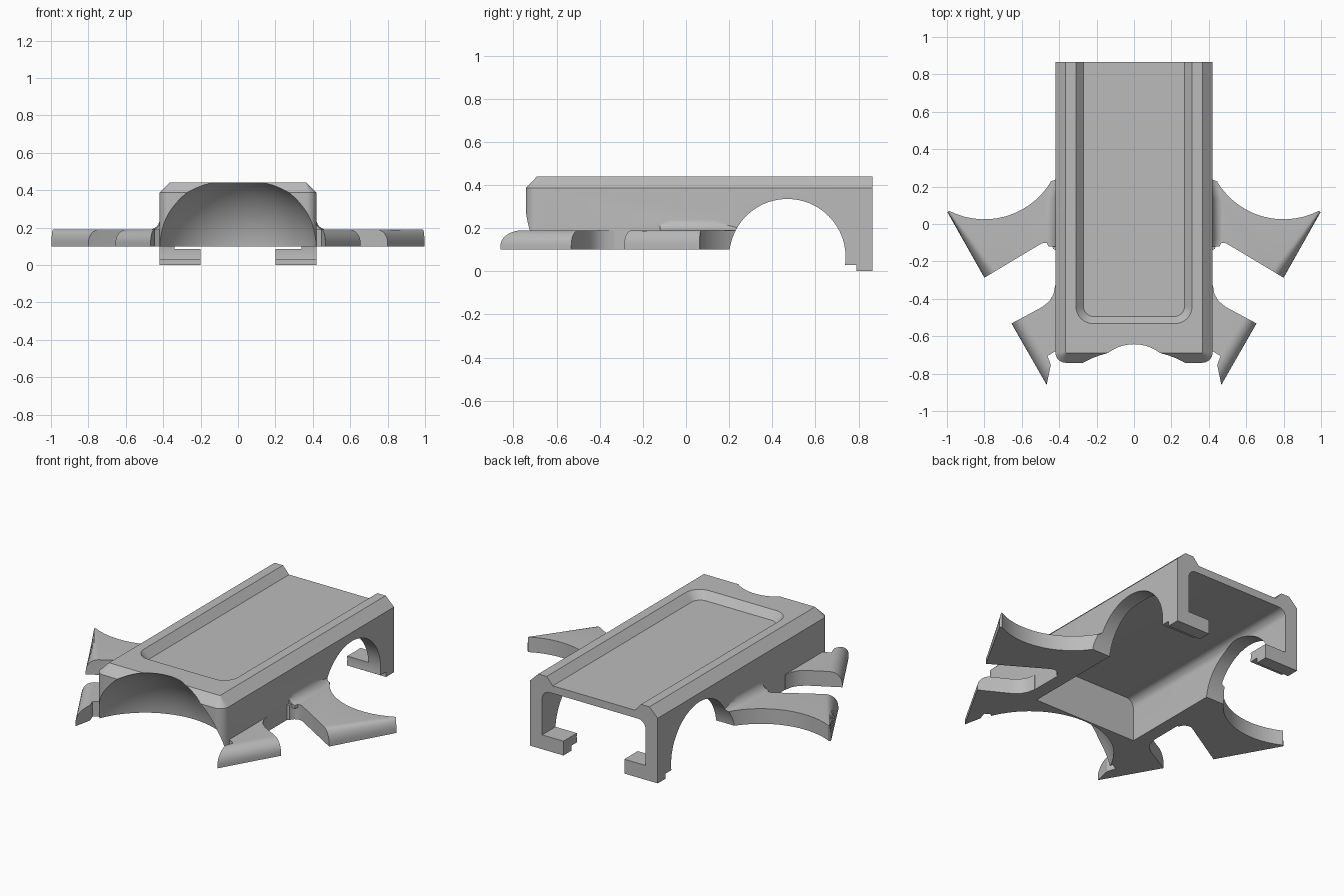
import bpy, bmesh, math
from mathutils import Vector

cube = bpy.data.objects.get("Cube")
if cube:
    bpy.data.objects.remove(cube, do_unlink=True)

grey = bpy.data.materials.new("plain_grey")
grey.diffuse_color = (0.5, 0.5, 0.5, 1)
grey.use_nodes = True
grey.node_tree.nodes["Principled BSDF"].inputs["Base Color"].default_value = (0.5, 0.5, 0.5, 1)


def finish(name, bm):
    bmesh.ops.recalc_face_normals(bm, faces=bm.faces)
    me = bpy.data.meshes.new(name)
    bm.to_mesh(me)
    bm.free()
    me.materials.append(grey)
    ob = bpy.data.objects.new(name, me)
    bpy.context.collection.objects.link(ob)
    return ob


def loft(name, loops):
    """Skin a stack of equal-length closed loops and cap both ends."""
    bm = bmesh.new()
    rings = [[bm.verts.new(p) for p in lp] for lp in loops]
    for a, b in zip(rings, rings[1:]):
        for i in range(len(a)):
            j = (i + 1) % len(a)
            bm.faces.new((a[i], a[j], b[j], b[i]))
    bm.faces.new(rings[0])
    bm.faces.new(rings[-1])
    return finish(name, bm)


def outline(w, front, back, r, z, n=10):
    """Plan rectangle with the two front corners rounded."""
    pts = [(w, back, z), (-w, back, z)]
    for cx, start in ((-w + r, 180), (w - r, 270)):
        for i in range(n + 1):
            a = math.radians(start + 90 * i / n)
            pts.append((cx + r * math.cos(a), front + r + r * math.sin(a), z))
    return pts


def box(name, x0, x1, y0, y1, z0, z1):
    return loft(name, [[(x0, y0, z), (x1, y0, z), (x1, y1, z), (x0, y1, z)] for z in (z0, z1)])


def cylinder_x(name, y, z, r, half, n=96):
    ring = [(y + r * math.cos(2 * math.pi * i / n), z + r * math.sin(2 * math.pi * i / n)) for i in range(n)]
    return loft(name, [[(x, a, b) for a, b in ring] for x in (-half, half)])


def boolean(target, tool, op="DIFFERENCE"):
    m = target.modifiers.new(op.lower(), "BOOLEAN")
    m.operation, m.solver, m.object = op, "EXACT", tool
    bpy.context.view_layer.objects.active = target
    bpy.ops.object.modifier_apply(modifier=m.name)
    bpy.data.objects.remove(tool, do_unlink=True)


def arc(c, r, a0, a1, n):
    return [(c[0] + r * math.cos(math.radians(a0 + (a1 - a0) * i / n)),
             c[1] + r * math.sin(math.radians(a0 + (a1 - a0) * i / n))) for i in range(n + 1)]


def arm(name, pts, tip, side):
    """Flat arm with its outer top edge rounded over."""
    bm = bmesh.new()
    lo, hi = ([bm.verts.new((x * side, y, z)) for x, y in pts] for z in (0.1, 0.19))
    n = len(pts)
    bm.faces.new(lo)
    bm.faces.new(hi)
    for i in range(n):
        j = (i + 1) % n
        bm.faces.new((lo[i], lo[j], hi[j], hi[i]))
    bmesh.ops.recalc_face_normals(bm, faces=bm.faces)
    edge = bm.edges.get((hi[tip], hi[tip + 1]))
    bmesh.ops.bevel(bm, geom=[edge], offset=0.07, segments=8, profile=0.5, affect="EDGES")
    return finish(name, bm)


# Shell with chamfered top
body = loft("body", [outline(0.42, -0.742, 0.865, 0.055, 0.0),
                     outline(0.42, -0.742, 0.865, 0.055, 0.387),
                     outline(0.365, -0.69, 0.865, 0.004, 0.44)])

# Inner cavity with rounded ceiling edges
cav = [(0.34, -0.1)] + arc((0.29, 0.30), 0.05, 0, 90, 6)
cav += [(-x, z) for x, z in reversed(cav)]
boolean(body, loft("cavity_cutter", [[(x, y, z) for x, z in cav] for y in (-0.41, 1.0)]))

# Underside, raised ahead of the rear pillars
boolean(body, box("underside_cutter", -0.6, 0.6, -1, 0.6, -0.2, 0.1))

# Side arms
mid_pts = [(0.38, 0.28), (0.42, 0.26)] + arc((0.80, 0.44), 0.415, 210, 297, 14) + [
    (0.997, 0.062), (0.80, -0.287)] + arc((0.475, -0.145), 0.045, 62, 165, 6) + [(0.38, -0.16)]
front_pts = [(0.38, -0.32), (0.422, -0.33), (0.43, -0.375), (0.452, -0.412), (0.49, -0.443), (0.655, -0.532),
             (0.467, -0.86), (0.445, -0.755), (0.462, -0.705), (0.42, -0.68), (0.38, -0.66)]
mid_tip = next(i for i, p in enumerate(mid_pts) if p == (0.997, 0.062))
for side, label in ((1, "left"), (-1, "right")):
    boolean(body, arm("mid_arm_" + label, mid_pts, mid_tip, side), "UNION")
    boolean(body, arm("front_arm_" + label, front_pts, 5, side), "UNION")
    # Cove where the arm meets the wall
    cove = [(0.39, 0.17), (0.39, 0.245), (0.419, 0.245)] + arc((0.475, 0.245), 0.056, 195, 270, 6) + [(0.475, 0.17)]
    boolean(body, loft("cove_" + label, [[(0.39 + (x - 0.39) * k) * side for x, z in cove] and
            [((0.39 + (x - 0.39) * k) * side, y, z) for x, z in cove]
            for y, k in ((-0.12, 0.8), (-0.08, 1.0), (0.13, 1.0), (0.24, 0.6))]), "UNION")
    # Inward foot of the rear pillar
    x0, x1 = sorted((0.2 * side, 0.41 * side))
    boolean(body, box("foot_" + label, x0, x1, 0.70, 0.865, 0.0, 0.085), "UNION")

# Wheel arch and relief in front of the feet
boolean(body, cylinder_x("arch_cutter", 0.47, 0.065, 0.27, 0.6))
boolean(body, box("foot_relief_cutter", -0.6, 0.6, 0.60, 0.79, -0.1, 0.03))

# Spherical scoop in the nose
bm = bmesh.new()
bmesh.ops.create_uvsphere(bm, u_segments=96, v_segments=48, radius=0.455)
bmesh.ops.translate(bm, verts=bm.verts, vec=Vector((0, -0.872, 0.047)))
scoop = finish("scoop_cutter", bm)
# Keep the scoop between the side walls so the arms stay whole
boolean(scoop, box("scoop_limit", -0.425, 0.425, -2, 0, -1, 1), "INTERSECT")
boolean(body, scoop)

# Sloped recess along the top, open at the back
boolean(body, loft("recess_cutter", [outline(0.27, -0.495, 1.0, 0.055, 0.395),
                                     outline(0.31, -0.532, 1.0, 0.09, 0.44),
                                     outline(0.31, -0.532, 1.0, 0.09, 0.5)]))

bpy.ops.object.select_all(action="DESELECT")
body.select_set(True)
bpy.context.view_layer.objects.active = body
bpy.ops.object.shade_smooth_by_angle(angle=math.radians(30))
